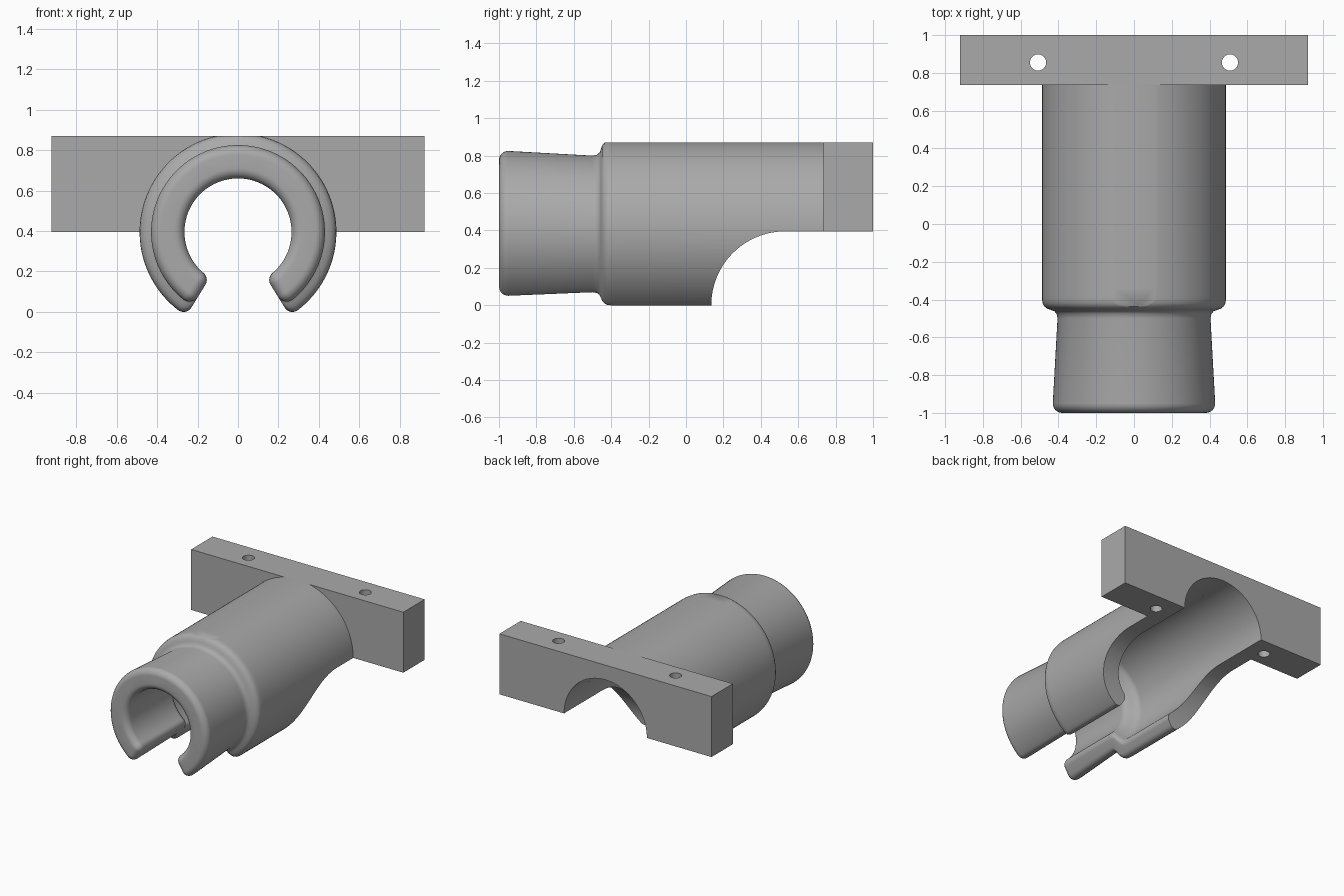
import bpy, bmesh
from math import sin, cos, asin, pi

if "Cube" in bpy.data.objects:
    bpy.data.objects.remove(bpy.data.objects["Cube"])

AXIS_Z = 0.395     # height of the bore axis
TOP_Z = 0.87
MOUTH = 0.553      # half angle of the slot, measured from straight down
BORE = 0.36

grey = bpy.data.materials.new("plain grey")
grey.use_nodes = True
colour = (0.4, 0.4, 0.4, 1)
grey.diffuse_color = colour
grey.node_tree.nodes["Principled BSDF"].inputs["Base Color"].default_value = colour


def finish(bm, name):
    bmesh.ops.recalc_face_normals(bm, faces=bm.faces)
    mesh = bpy.data.meshes.new(name)
    bm.to_mesh(mesh)
    bm.free()
    obj = bpy.data.objects.new(name, mesh)
    bpy.context.collection.objects.link(obj)
    mesh.materials.append(grey)
    return obj


def loft(rings, name):
    """Skin closed rings of equal length and cap both ends."""
    bm = bmesh.new()
    loops = [[bm.verts.new(p) for p in ring] for ring in rings]
    n = len(loops[0])
    for a, b in zip(loops, loops[1:]):
        for i in range(n):
            j = (i + 1) % n
            bm.faces.new((a[i], a[j], b[j], b[i]))
    bm.faces.new(loops[0])
    bm.faces.new(loops[-1])
    return finish(bm, name)


def box(name, x, y, z):
    rect = [(-x, y[0]), (x, y[0]), (x, y[1]), (-x, y[1])]
    return loft([[(px, py, h) for px, py in rect] for h in z], name)


def circle(r, steps=96):
    return [(r * cos(2 * pi * i / steps), r * sin(2 * pi * i / steps)) for i in range(steps)]


def cut(obj, cutter):
    mod = obj.modifiers.new("cut", "BOOLEAN")
    mod.operation = "DIFFERENCE"
    mod.solver = "EXACT"
    mod.object = cutter
    bpy.ops.object.select_all(action="DESELECT")
    bpy.context.view_layer.objects.active = obj
    obj.select_set(True)
    bpy.ops.object.modifier_apply(modifier=mod.name)
    bpy.data.objects.remove(cutter)


def smooth(obj):
    bpy.ops.object.select_all(action="DESELECT")
    bpy.context.view_layer.objects.active = obj
    obj.select_set(True)
    bpy.ops.object.shade_smooth_by_angle(angle=0.6)


def span(a, b, steps):
    return [a + (b - a) * i / steps for i in range(steps + 1)]


def c_section(y, r_in, r_out, fillet, inset=0):
    """C-shaped ring with rounded ends at the slot; angles run from straight down."""
    f = max(fillet - inset, 0.002)
    r_in, r_out = r_in + inset, r_out - inset
    end_o = MOUTH + asin((f + inset) / (r_out - f))
    end_i = MOUTH + asin((f + inset) / (r_in + f))

    def corner(r, ang, start, stop):
        return [(r * sin(ang) + f * sin(t), -r * cos(ang) - f * cos(t))
                for t in span(start, stop, 8)]

    half = [(r_out * sin(t), -r_out * cos(t)) for t in span(pi, end_o, 48)[:-1]]
    half += corner(r_out - f, end_o, end_o, MOUTH - pi / 2)
    half += corner(r_in + f, end_i, MOUTH - pi / 2, end_i - pi)
    half += [(r_in * sin(t), -r_in * cos(t)) for t in span(end_i, pi, 48)[1:]]
    # mirror, skipping the two points on the centre plane
    full = half + [(-x, z) for x, z in half[-2:0:-1]]
    return [(x, y, AXIS_Z + z) for x, z in full]


# Slotted socket: rounded front lip, tapered neck, shoulder, wide body
LIP = 0.05
sections = [c_section(-1 + LIP * (1 - cos(t)), 0.265, 0.43, LIP, LIP * (1 - sin(t)))
            for t in span(0, pi / 2, 8)]
for y, r_in, r_out in [(-0.5, 0.265, 0.405), (-0.475, 0.265, 0.41), (-0.462, 0.265, 0.422),
                       (-0.455, 0.265, 0.44), (-0.448, 0.266, 0.46), (-0.435, 0.27, 0.476),
                       (-0.42, 0.28, 0.484), (-0.4, 0.31, 0.487), (-0.38, 0.34, 0.487),
                       (-0.36, 0.355, 0.487), (-0.34, BORE, 0.487), (0.74, BORE, 0.487)]:
    sections.append(c_section(y, r_in, r_out, 0.045))
socket = loft(sections, "slotted_socket")

# Curved relief that opens the underside towards the back
relief = [(0.53 - 0.395 * cos(t), 0.395 * sin(t)) for t in span(0, pi / 2, 32)]
relief += [(1.2, AXIS_Z), (1.2, -0.5), (0.135, -0.5)]
cut(socket, loft([[(x, y, z) for y, z in relief] for x in (-1, 1)], "relief_cutter"))
cut(socket, box("top_cutter", 1, (-1.2, 1.2), (TOP_Z, 1.2)))
smooth(socket)

# Mounting plate with an arched bore and two screw holes
plate = box("mounting_plate", 0.922, (0.735, 1), (AXIS_Z, TOP_Z))
bore = [[(x, y, AXIS_Z + z) for x, z in circle(BORE)] for y in (0.6, 1.2)]
cut(plate, loft(bore, "bore_cutter"))
for side in (-1, 1):
    hole = [[(side * 0.508 + x, 0.855 + y, z) for x, y in circle(0.043, 40)] for z in (0.2, 1.2)]
    cut(plate, loft(hole, "hole_cutter"))
smooth(plate)
